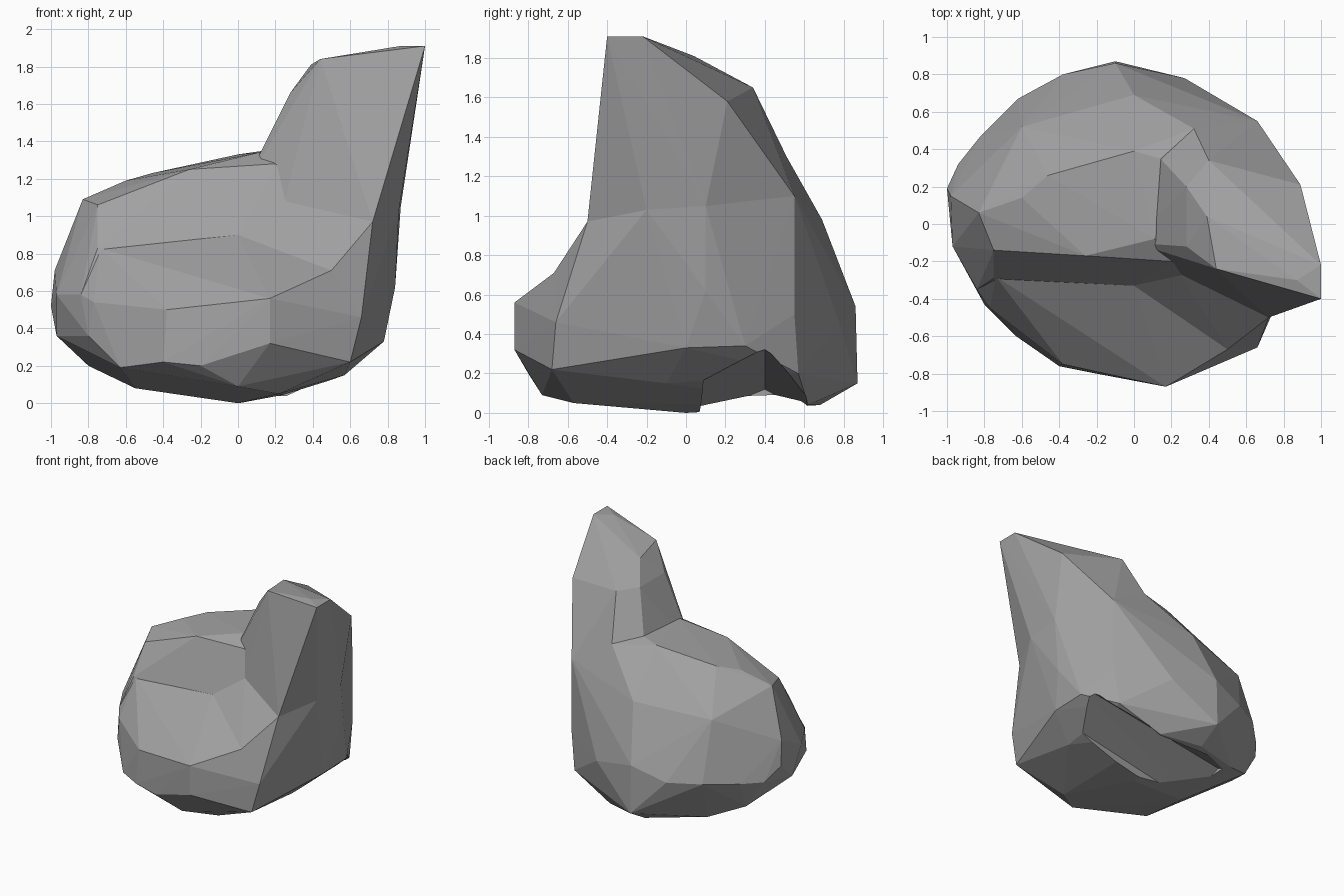
import bpy, bmesh

stone = bpy.data.materials.new("stone_grey")
stone.diffuse_color = (0.36, 0.36, 0.36, 1)


def hull(name, pts):
    """Faceted convex stone chunk around a few corner points."""
    bm = bmesh.new()
    for p in set(pts):
        bm.verts.new(p)
    bmesh.ops.convex_hull(bm, input=bm.verts[:])
    loose = [v for v in bm.verts if not v.link_faces]
    bmesh.ops.delete(bm, geom=loose, context='VERTS')
    bmesh.ops.recalc_face_normals(bm, faces=bm.faces[:])
    me = bpy.data.meshes.new(name)
    bm.to_mesh(me)
    bm.free()
    me.materials.append(stone)
    ob = bpy.data.objects.new(name, me)
    bpy.context.collection.objects.link(ob)
    return ob


# Corners shared by neighbouring chunks so that they join without gaps
back_rim = [(.66, .55, .5), (.27, .78, .45), (-.1, .86, .54), (-.38, .8, .45),
            (-.62, .67, .45), (-.82, .47, .43), (-.94, .32, .42), (-1, .19, .52),
            (-.97, -.12, .58), (-.84, -.35, .58)]
right_rim = [(.66, -.66, .46), (.84, .1, .62), (.78, 0, .33), (.78, .3, .34), (.62, .57, .2)]
crest_base = [(.72, -.5, .97), (.86, -.2, 1.03), (.87, .1, 1.05), (.66, .55, 1.1),
              (.32, .51, 1.3), (.1, .3, 1.1), (.25, -.27, 1.08)]

# Rounded foot with a protruding front lip and sloping shelf
foot = hull("rock", back_rim + right_rim + [
    (0, 0, 0), (0, -.73, .09), (.22, -.57, .05), (.26, .62, .04), (-.1, .68, .04),
    (-.55, .5, .1), (-.55, -.1, .08), (-.8, .36, .2), (.57, -.1, .15), (-.1, .87, .15),
    (-.97, 0, .36), (-.8, -.43, .36), (-.77, -.45, .54), (-.63, -.6, .19),
    (-.4, -.76, .22), (-.2, -.8, .2), (-.38, -.75, .5), (.17, -.87, .32), (.17, -.87, .56),
    (.6, -.68, .22), (.5, -.67, .71), (.0, -.33, .9), (-.74, -.28, .83)])

# Main mass: sloping plateau, steep front wall, rounded back
body = hull("rock_body", back_rim + [
    (-.98, .15, .71), (-.83, .06, 1.09), (-.75, -.14, 1.06), (-.26, -.17, 1.25),
    (.2, -.2, 1.28), (.11, -.08, 1.34), (.14, .35, 1.35), (-.6, .14, 1.19),
    (-.46, .26, 1.23), (0, .39, 1.33), (.32, .51, 1.3), (.66, .55, 1.1),
    (-.75, -.29, .83), (0, -.33, .9), (.55, -.38, .8), (-.6, .52, .92), (0, .69, .98),
    (.42, .68, .6), (.8, .1, .6), (0, 0, .3)])

# Shoulder carrying the crest, flush with the right side
shoulder = hull("rock_shoulder", right_rim + crest_base + [
    (.66, .55, .5), (.27, .78, .45), (.42, .68, .6), (.5, -.67, .71), (0, -.33, .9),
    (.1, .1, .3)])

# Tall leaning crest
crest = hull("rock_crest", crest_base + [
    (1, -.4, 1.91), (1, -.22, 1.91), (.87, -.3, 1.91), (.44, -.24, 1.84),
    (.39, .04, 1.81), (.89, .21, 1.58), (.4, .34, 1.65), (.28, .2, 1.66),
    (.28, -.12, 1.66), (.12, -.07, 1.33), (.14, .35, 1.34), (0, -.1, 1.1)])

# Hollow running along the underside
hollow = hull("hollow_cutter", [
    (-.5, .4, .12), (.9, .4, .35), (-.5, .05, -.02), (-.5, .62, .0),
    (.9, .1, .22), (.9, .6, .14), (-.5, .05, -.3), (-.5, .62, -.3),
    (.9, .1, -.3), (.9, .6, -.3)])

# Merge the chunks into one stone, then carve the hollow
for part, op in ((body, 'UNION'), (shoulder, 'UNION'), (crest, 'UNION'),
                 (hollow, 'DIFFERENCE')):
    mod = foot.modifiers.new("merge", 'BOOLEAN')
    mod.operation = op
    mod.solver = 'EXACT'
    mod.object = part
    bpy.context.view_layer.objects.active = foot
    bpy.ops.object.modifier_apply(modifier=mod.name)
    bpy.data.objects.remove(part)
